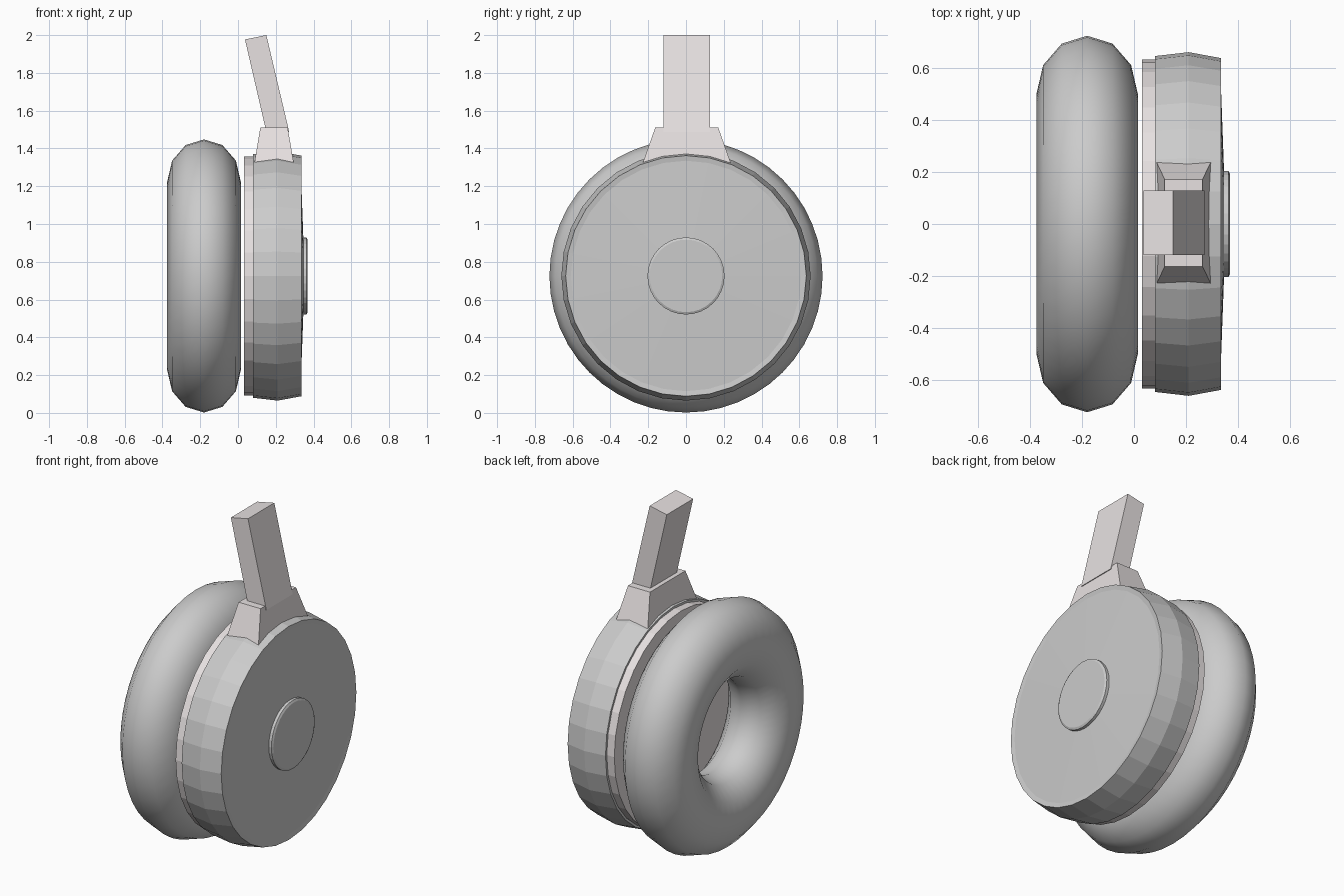
import bpy, bmesh
from math import pi, sin, cos
from mathutils import Vector

if "Cube" in bpy.data.objects:
    bpy.data.objects.remove(bpy.data.objects["Cube"])

AXLE_Z = 0.725

warm = bpy.data.materials.new("warm_grey")
warm.diffuse_color = (0.8, 0.755, 0.755, 1)
warm.use_nodes = True
warm.node_tree.nodes["Principled BSDF"].inputs["Base Color"].default_value = warm.diffuse_color


def finish(bm, name, mat=None):
    bmesh.ops.recalc_face_normals(bm, faces=bm.faces)
    mesh = bpy.data.meshes.new(name)
    bm.to_mesh(mesh)
    bm.free()
    obj = bpy.data.objects.new(name, mesh)
    bpy.context.collection.objects.link(obj)
    if mat:
        mesh.materials.append(mat)
    return obj


def revolve(name, profile, sides, closed=False, mat=None):
    """Turn (x, radius) points around the axle; open profiles get flat caps."""
    bm = bmesh.new()
    rings = []
    for x, r in profile:
        rings.append([bm.verts.new((x, r * sin(2 * pi * i / sides),
                                    AXLE_Z + r * cos(2 * pi * i / sides)))
                      for i in range(sides)])
    pairs = list(zip(rings, rings[1:]))
    if closed:
        pairs.append((rings[-1], rings[0]))
    for a, b in pairs:
        for i in range(sides):
            j = (i + 1) % sides
            bm.faces.new((a[i], a[j], b[j], b[i]))
    if not closed:
        bm.faces.new(rings[0])
        bm.faces.new(rings[-1])
    return finish(bm, name, mat)


def block(name, bottom, top, mat=None):
    """Six-sided block between two four-cornered ends."""
    bm = bmesh.new()
    a = [bm.verts.new(p) for p in bottom]
    b = [bm.verts.new(p) for p in top]
    bm.faces.new(a)
    bm.faces.new(b)
    for i in range(4):
        j = (i + 1) % 4
        bm.faces.new((a[i], a[j], b[j], b[i]))
    return finish(bm, name, mat)


def rect(x0, z0, x1, z1, half_y, y=0.004):
    return [Vector((x0, y - half_y, z0)), Vector((x1, y - half_y, z1)),
            Vector((x1, y + half_y, z1)), Vector((x0, y + half_y, z0))]


# Rounded tyre, slightly squashed along the axle
tube = [(-0.18 + 0.195 * sin(2 * pi * k / 12), 0.498 + 0.225 * cos(2 * pi * k / 12))
        for k in range(12)]
tyre = revolve("tyre", tube, 48, closed=True)
tyre.data.polygons.foreach_set("use_smooth", [True] * len(tyre.data.polygons))

# Faceted housing drum with a shallow domed cover
revolve("housing", [(0.08, 0.645), (0.21, 0.66), (0.335, 0.637),
                    (0.331, 0.61), (0.346, 0.2)], 32)

# Back plate facing the tyre
revolve("back_plate", [(0.031, 0.632), (0.082, 0.632)], 32, mat=warm)

# Hub cap with chamfered rim
revolve("hub_cap", [(0.335, 0.204), (0.363, 0.204), (0.369, 0.192)], 32)

# Tapered bracket seated on the housing
block("bracket", rect(0.083, 1.30, 0.299, 1.30, 0.241),
      rect(0.118, 1.51, 0.263, 1.51, 0.167), warm)

# Leaning strut
block("strut", rect(0.155, 1.465, 0.271, 1.488, 0.124),
      rect(0.037, 1.977, 0.15, 2.0, 0.124), warm)
